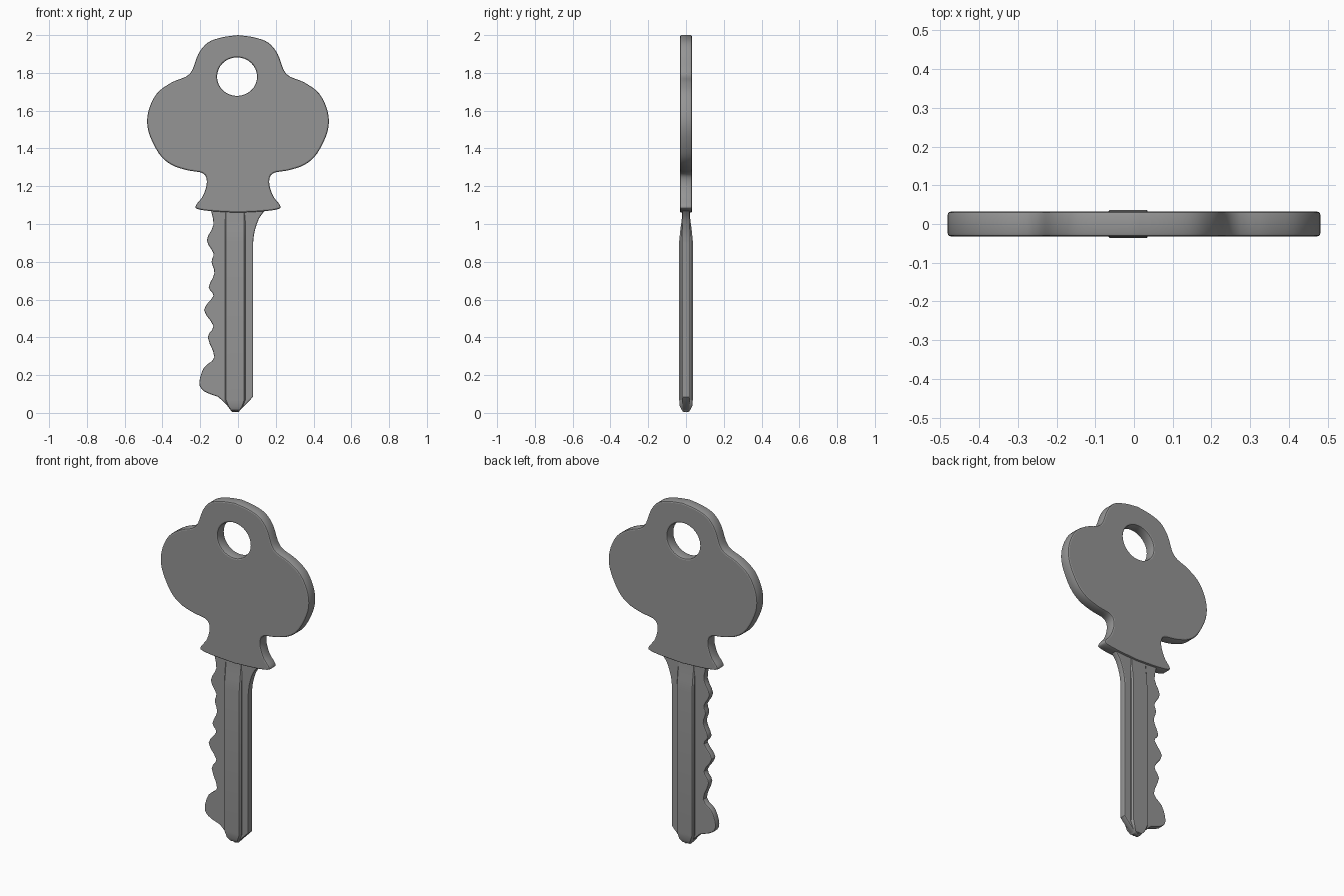
import bpy, math
from mathutils import Vector

cube = bpy.data.objects.get("Cube")
if cube:
    bpy.data.objects.remove(cube, do_unlink=True)

metal = bpy.data.materials.new("grey metal")
metal.use_nodes = True
GREY = (0.3, 0.3, 0.3, 1)
metal.diffuse_color = GREY
metal.node_tree.nodes["Principled BSDF"].inputs["Base Color"].default_value = GREY


def smooth_path(points, steps=4):
    """Round an open path through its points."""
    pts = [Vector(p) for p in points]
    pts = [pts[0]] + pts + [pts[-1]]
    out = []
    for a, b, c, d in zip(pts, pts[1:], pts[2:], pts[3:]):
        for i in range(steps):
            t = i / steps
            out.append(0.5 * (2 * b + (c - a) * t + (2 * a - 5 * b + 4 * c - d) * t**2
                              + (3 * b - a - 3 * c + d) * t**3))
    return out + [pts[-1]]


def finish(ob, angle):
    bpy.ops.object.select_all(action='DESELECT')
    ob.select_set(True)
    bpy.context.view_layer.objects.active = ob
    if ob.type == 'CURVE':
        bpy.ops.object.convert(target='MESH')
    ob = bpy.context.object
    bpy.ops.object.shade_smooth_by_angle(angle=math.radians(angle))
    return ob


def plate(name, outlines, half, bevel):
    """Flat upright plate from closed outlines; inner ones become holes."""
    cu = bpy.data.curves.new(name, 'CURVE')
    cu.dimensions, cu.fill_mode = '2D', 'BOTH'
    cu.extrude, cu.bevel_depth, cu.offset = half - bevel, bevel, -bevel
    cu.bevel_resolution = 1
    for outline in outlines:
        sp = cu.splines.new('POLY')
        sp.points.add(len(outline) - 1)
        for p, co in zip(sp.points, outline):
            p.co = (co[0], co[1], 0, 1)
        sp.use_cyclic_u = True
    cu.materials.append(metal)
    ob = bpy.data.objects.new(name, cu)
    ob.rotation_euler.x = math.pi / 2
    bpy.context.collection.objects.link(ob)
    return finish(ob, 40)


# Bow: mirrored outline with a round hole, ending in the flared collar
bow_half = smooth_path([(0, 2), (.085, 1.988), (.16, 1.96), (.21, 1.9), (.255, 1.795),
                        (.35, 1.75), (.43, 1.69), (.476, 1.59), (.474, 1.49), (.42, 1.375),
                        (.355, 1.315), (.27, 1.285), (.185, 1.268), (.165, 1.22),
                        (.185, 1.15), (.222, 1.1), (.215, 1.08), (.14, 1.068), (0, 1.06)])
bow = bow_half + [Vector((-p.x, p.y)) for p in reversed(bow_half[1:-1])]
hole = [(-.005 + .106 * math.cos(i * math.tau / 32), 1.78 + .102 * math.sin(i * math.tau / 32))
        for i in range(32)]
plate("bow", [bow, hole], .032, .008)

# Blade: wavy cuts on the right edge, straight back on the left, pointed tip
cuts = smooth_path([(-.145, 1.08), (-.13, .995), (-.165, .915), (-.13, .845), (-.14, .8),
                    (-.125, .74), (-.155, .665), (-.13, .62), (-.18, .545), (-.13, .46),
                    (-.16, .4), (-.125, .295), (-.18, .24), (-.205, .16), (-.18, .115),
                    (-.105, .085)], 3)
tip = [(-.03, .015), (-.01, .006), (.012, .015), (.08, .085)]
neck = smooth_path([(.08, .9), (.088, .96), (.112, 1.03), (.15, 1.08)])
plate("blade", [cuts + [Vector(p) for p in tip] + neck], .019, .006)

# Ridge: raised rail on both faces, thinning into the collar and the tip
levels = [(1.07, .02), (1.03, .022), (.97, .03), (.91, .036), (.07, .036), (.035, .033),
          (.014, .022), (.006, .008)]
verts, faces = [], []
for z, y in levels:
    squeeze = min(1, (z + .02) / .075)
    for x, s in ((-.07, .75), (-.063, 1), (.033, 1), (.04, .75)):
        verts.append((-.013 + (x + .013) * squeeze, -y * s, z))
    for x, s in ((.04, .75), (.033, 1), (-.063, 1), (-.07, .75)):
        verts.append((-.013 + (x + .013) * squeeze, y * s, z))
for r in range(len(levels) - 1):
    for i in range(8):
        a, b = r * 8 + i, r * 8 + (i + 1) % 8
        faces.append((a, a + 8, b + 8, b))
faces += [tuple(range(8)), tuple(reversed(range(len(verts) - 8, len(verts))))]
mesh = bpy.data.meshes.new("ridge")
mesh.from_pydata(verts, [], faces)
mesh.materials.append(metal)
ridge = bpy.data.objects.new("ridge", mesh)
bpy.context.collection.objects.link(ridge)
finish(ridge, 30)
